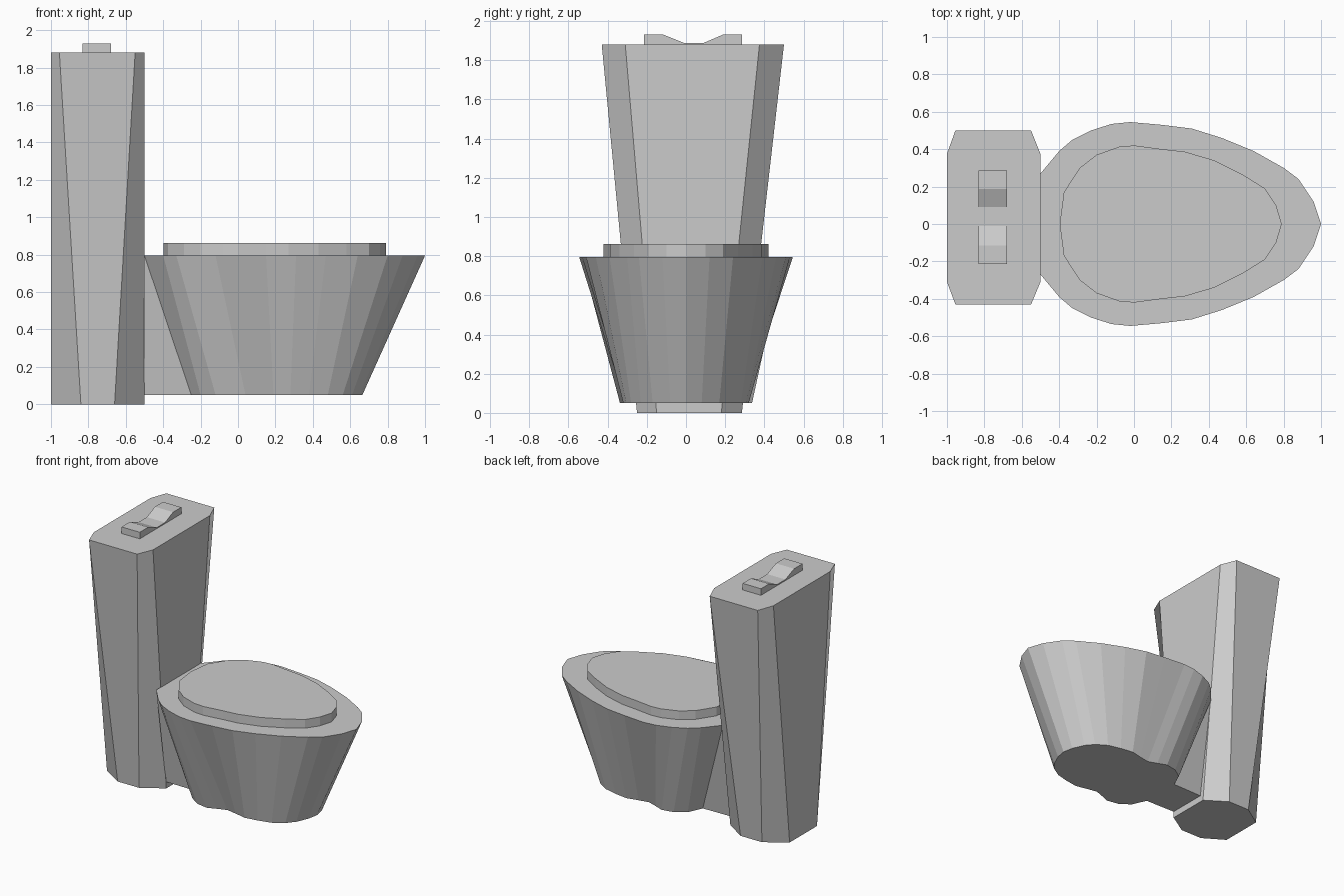
import bpy, bmesh

if "Cube" in bpy.data.objects:
    bpy.data.objects.remove(bpy.data.objects["Cube"])


def loft(name, ring_a, ring_b):
    """Closed flat-shaded solid between two matching rings of 3D points."""
    bm = bmesh.new()
    a = [bm.verts.new(p) for p in ring_a]
    b = [bm.verts.new(p) for p in ring_b]
    n = len(a)
    for i in range(n):
        j = (i + 1) % n
        bm.faces.new((a[i], a[j], b[j], b[i]))
    bm.faces.new(a[::-1])
    bm.faces.new(b)
    bmesh.ops.recalc_face_normals(bm, faces=bm.faces)
    mesh = bpy.data.meshes.new(name)
    bm.to_mesh(mesh)
    bm.free()
    obj = bpy.data.objects.new(name, mesh)
    bpy.context.collection.objects.link(obj)
    return obj


def mirrored(half, z):
    """Full ring at height z from a half outline with y >= 0."""
    back = [(x, -y) for x, y in reversed(half) if y > 0]
    return [(x, y, z) for x, y in half + back]


def octagon(x0, x1, xa, xb, y0, y1, ya, yb, z):
    """Box x0..x1, y0..y1 with corners cut at xa, xb and ya, yb."""
    return [(xa, y0, z), (xb, y0, z), (x1, ya, z), (x1, yb, z),
            (xb, y1, z), (xa, y1, z), (x0, yb, z), (x0, ya, z)]


# Tank: tapered octagonal column
loft("tank",
     octagon(-1, -0.5, -0.84, -0.66, -0.25, 0.285, -0.15, 0.18, 0),
     octagon(-1, -0.5, -0.955, -0.55, -0.43, 0.5, -0.31, 0.375, 1.88))

# Bowl: egg-shaped rim lofted to a waisted foot with a neck to the tank
rim = [(1, 0), (.96, .12), (.88, .24), (.8, .3), (.64, .39), (.47, .46),
       (.31, .51), (.15, .53), (-.02, .545), (-.12, .535), (-.23, .5),
       (-.33, .45), (-.4, .39), (-.5, .27), (-.503, .265)]
foot = [(.665, 0), (.65, .08), (.61, .17), (.56, .23), (.48, .28), (.38, .305),
        (.28, .32), (.19, .3), (.11, .285), (.04, .31), (-.03, .337),
        (-.12, .32), (-.2, .265), (-.25, .155), (-.503, .15)]
loft("bowl", mirrored(foot, 0.05), mirrored(rim, 0.795))

# Lid: smaller egg-shaped slab on the rim
lid = [(.79, 0), (.76, .1), (.7, .19), (.58, .265), (.43, .34), (.27, .387),
       (.15, .4), (0, .42), (-.08, .413), (-.2, .37), (-.29, .3),
       (-.375, .17), (-.397, 0)]
loft("lid", mirrored(lid, 0.795), mirrored(lid, 0.862))

# Flush button: dipped profile extruded along x
dip = [(-.215, 1.88), (-.215, 1.93), (-.115, 1.93), (-.01, 1.888),
       (.09, 1.888), (.187, 1.93), (.285, 1.93), (.285, 1.88)]
loft("flush_button", *[[(x, y, z) for y, z in dip] for x in (-.832, -.678)])
